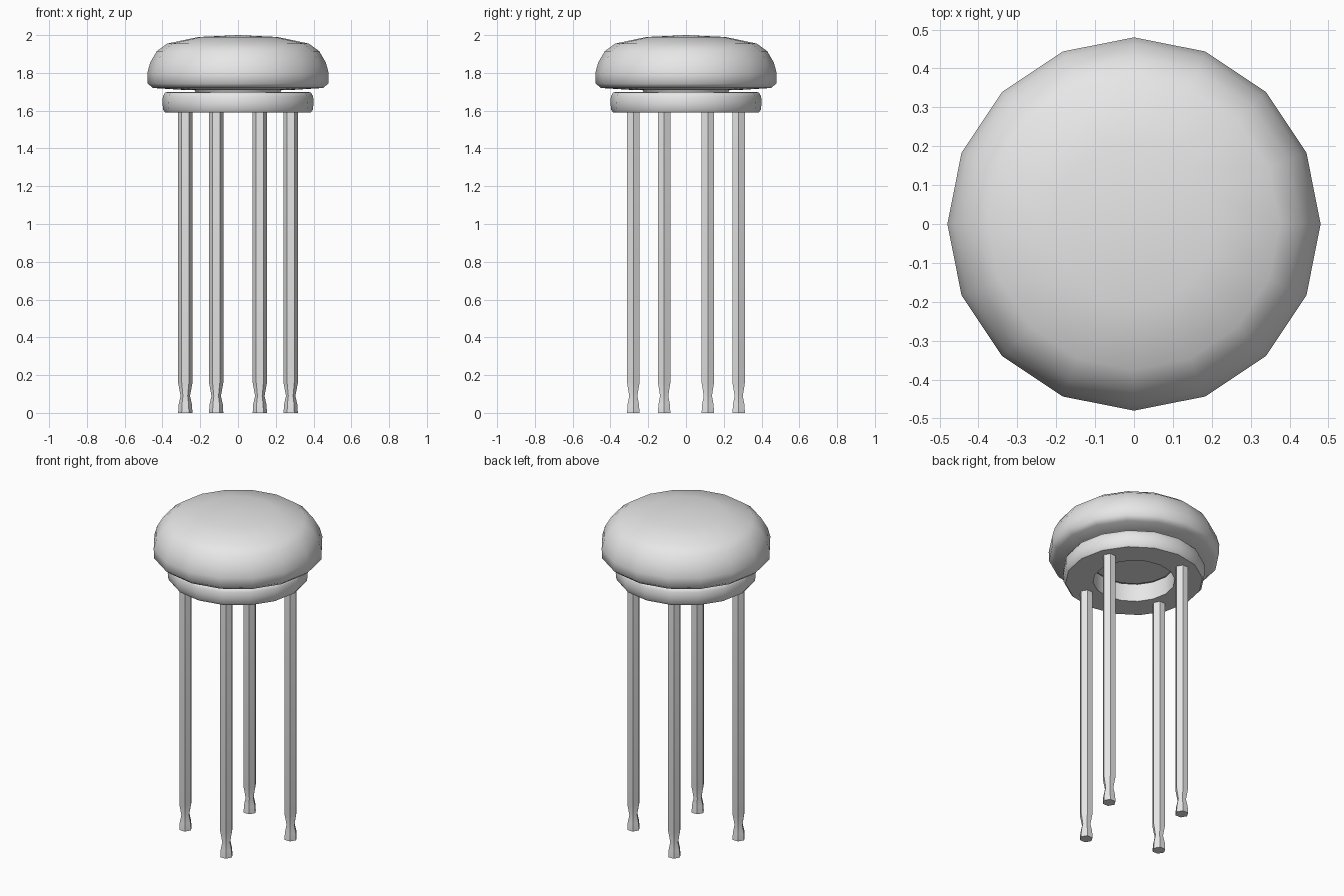
import bpy, bmesh, math

if "Cube" in bpy.data.objects:
    bpy.data.objects.remove(bpy.data.objects["Cube"])

grey = bpy.data.materials.new("light grey")
grey.diffuse_color = (0.8, 0.8, 0.8, 1)
grey.use_nodes = True
grey.node_tree.nodes["Principled BSDF"].inputs["Base Color"].default_value = grey.diffuse_color


def lathe(name, profile, sides, angle, centre=(0, 0), closed=False):
    """Spin an (r, z) profile, listed bottom to top on the outside, around z."""
    bm = bmesh.new()
    rings = []
    for r, z in profile:
        n = 1 if r == 0 else sides
        rings.append([bm.verts.new((centre[0] + r * math.cos(math.tau * i / sides),
                                    centre[1] + r * math.sin(math.tau * i / sides), z))
                      for i in range(n)])
    pairs = list(zip(rings, rings[1:]))
    if closed:
        pairs.append((rings[-1], rings[0]))
    for a, b in pairs:
        for i in range(sides):
            j = (i + 1) % sides
            if len(a) == 1:
                bm.faces.new((a[0], b[j], b[i]))
            elif len(b) == 1:
                bm.faces.new((a[i], a[j], b[0]))
            else:
                bm.faces.new((a[i], a[j], b[j], b[i]))
    bmesh.ops.recalc_face_normals(bm, faces=bm.faces[:])
    mesh = bpy.data.meshes.new(name)
    bm.to_mesh(mesh)
    bm.free()
    mesh.materials.append(grey)
    obj = bpy.data.objects.new(name, mesh)
    bpy.context.collection.objects.link(obj)
    bpy.ops.object.select_all(action='DESELECT')
    obj.select_set(True)
    bpy.context.view_layer.objects.active = obj
    bpy.ops.object.shade_smooth_by_angle(angle=math.radians(angle))
    return obj


# Padded seat with a domed top and a short neck underneath
lathe("seat_cushion", [(0, 1.70), (0.225, 1.70), (0.23, 1.709), (0.29, 1.71),
                       (0.45, 1.72), (0.478, 1.743), (0.48, 1.80), (0.465, 1.855),
                       (0.43, 1.915), (0.375, 1.955), (0.21, 1.99), (0, 2.0)], 16, 50)

# Ring below the seat that holds the legs
lathe("support_ring", [(0.23, 1.59), (0.385, 1.59), (0.396, 1.605), (0.40, 1.64),
                       (0.398, 1.675), (0.387, 1.695), (0.37, 1.70), (0.23, 1.70)],
      16, 50, closed=True)

# Four hexagonal legs with pinched ankles
for k in range(4):
    a = math.radians(22.5 + 90 * k)
    lathe(f"leg_{k + 1}", [(0, 0), (0.038, 0), (0.035, 0.045), (0.025, 0.09),
                           (0.038, 0.16), (0.038, 1.60), (0, 1.60)],
          6, 30, centre=(0.302 * math.cos(a), 0.302 * math.sin(a)))
